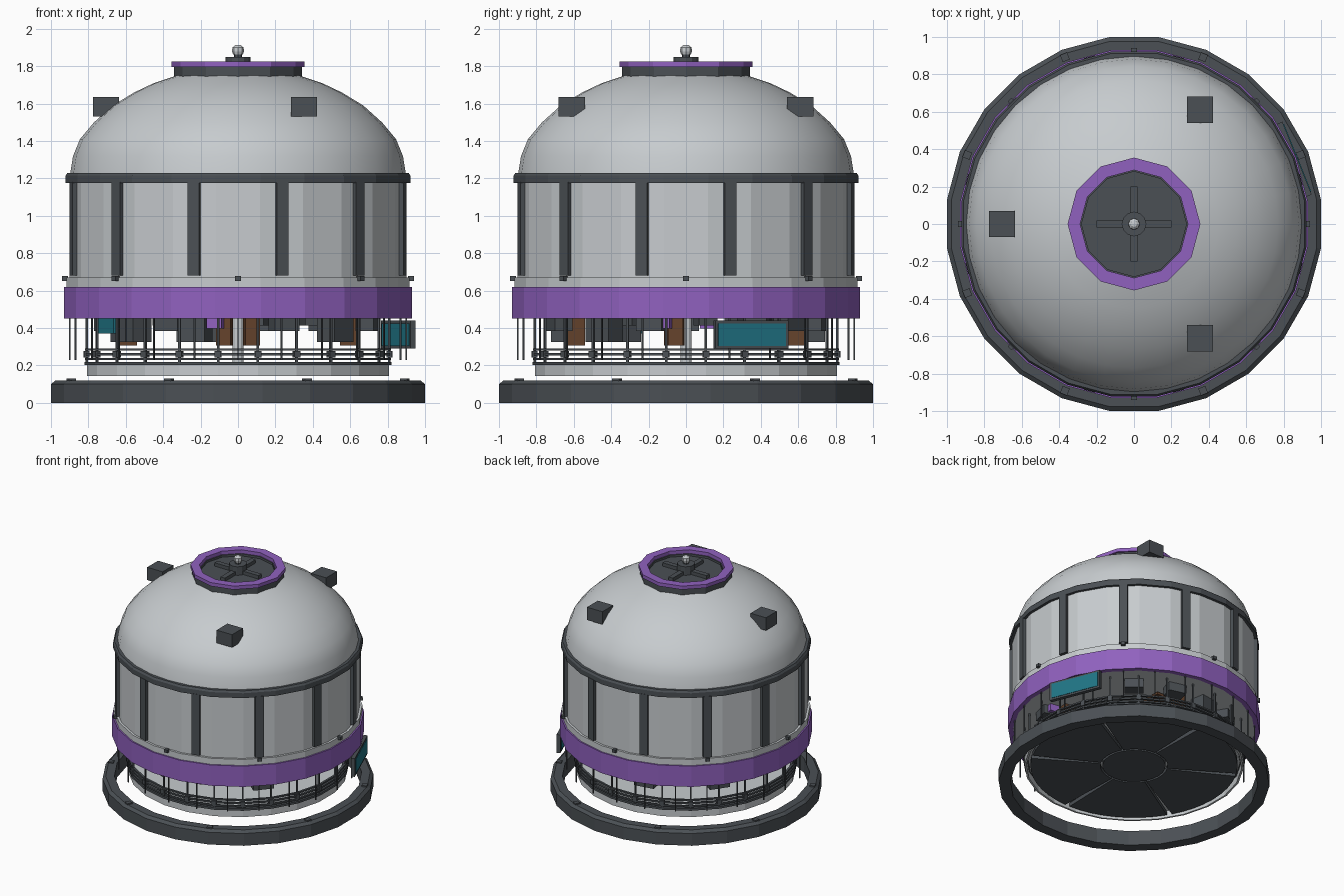
import bpy, bmesh
from math import pi, sin, cos, radians
from mathutils import Matrix, Vector

if "Cube" in bpy.data.objects:
    bpy.data.objects.remove(bpy.data.objects["Cube"], do_unlink=True)


def material(name, r, g, b):
    m = bpy.data.materials.new(name)
    m.diffuse_color = (r, g, b, 1)
    m.use_nodes = True
    node = next(n for n in m.node_tree.nodes if n.type == 'BSDF_PRINCIPLED')
    node.inputs["Base Color"].default_value = (r, g, b, 1)
    return m


LIGHT = material("light grey shell", 0.57, 0.60, 0.62)
DARK = material("dark grey metal", 0.07, 0.08, 0.09)
PURPLE = material("purple accent", 0.28, 0.12, 0.52)
TEAL = material("teal screen", 0.015, 0.18, 0.24)
BROWN = material("brown wood", 0.13, 0.055, 0.025)


def finish(name, bm, mat, smooth=False):
    bmesh.ops.recalc_face_normals(bm, faces=bm.faces)
    mesh = bpy.data.meshes.new(name)
    bm.to_mesh(mesh)
    bm.free()
    mesh.materials.append(mat)
    for p in mesh.polygons:
        p.use_smooth = smooth
    ob = bpy.data.objects.new(name, mesh)
    bpy.context.collection.objects.link(ob)
    return ob


def lathe(name, profile, sides, mat, closed=True, half_turn=False, smooth=False):
    """Sweep an (r, z) profile around z; closed makes a solid ring."""
    bm = bmesh.new()
    off = pi / sides if half_turn else 0
    rings = [[bm.verts.new((r * cos(off + 2 * pi * i / sides),
                            r * sin(off + 2 * pi * i / sides), z))
              for i in range(sides)] for r, z in profile]
    pairs = list(zip(rings, rings[1:])) + ([(rings[-1], rings[0])] if closed else [])
    for a, b in pairs:
        for i in range(sides):
            j = (i + 1) % sides
            bm.faces.new((a[i], a[j], b[j], b[i]))
    return finish(name, bm, mat, smooth)


def ring(name, r_in, r_out, z0, z1, sides, mat, half_turn=False):
    return lathe(name, [(r_out, z0), (r_out, z1), (r_in, z1), (r_in, z0)],
                 sides, mat, half_turn=half_turn)


def disc(name, r, z0, z1, sides, mat, half_turn=False):
    bm = bmesh.new()
    turn = Matrix.Rotation(pi / sides if half_turn else 0, 4, 'Z')
    bmesh.ops.create_cone(bm, cap_ends=True, segments=sides, radius1=r, radius2=r,
                          depth=z1 - z0,
                          matrix=Matrix.Translation((0, 0, (z0 + z1) / 2)) @ turn)
    return finish(name, bm, mat)


def boxes(name, places, size, mat):
    """One object of equal boxes; each place is (radius, degrees, z)."""
    bm = bmesh.new()
    for r, deg, z in places:
        m = (Matrix.Rotation(radians(deg), 4, 'Z') @ Matrix.Translation((r, 0, z))
             @ Matrix.Diagonal((*size, 1)))
        bmesh.ops.create_cube(bm, size=1, matrix=m)
    return finish(name, bm, mat)


def around(count, r, z, start=0):
    return [(r, start + 360 * i / count, z) for i in range(count)]


def block(name, x, y, z, size, mat):
    bm = bmesh.new()
    bmesh.ops.create_cube(bm, size=1, matrix=Matrix.Translation((x, y, z))
                          @ Matrix.Diagonal((*size, 1)))
    return finish(name, bm, mat)


# Ground ring with bolts
lathe("base_ring", [(1.008, 0), (1.008, 0.1), (0.985, 0.12), (0.92, 0.12), (0.92, 0)],
      24, DARK, half_turn=True)
boxes("base_bolts", around(8, 0.965, 0.122, 22.5), (0.04, 0.04, 0.016), DARK)

# Floor: light deck and rim, dark sectors underneath
disc("deck", 0.79, 0.195, 0.205, 24, LIGHT, True)
ring("deck_rim", 0.80, 0.815, 0.145, 0.205, 24, LIGHT, True)
ring("deck_trim", 0.78, 0.828, 0.203, 0.22, 24, DARK, True)
disc("floor_hub", 0.235, 0.15, 0.19, 24, DARK)
bm = bmesh.new()
for k in range(6):
    arc = [radians(60 * k + 31.5 + 57 * i / 8) for i in range(9)]
    loop = [(0.25, a) for a in arc] + [(0.77, a) for a in reversed(arc)]
    low = [bm.verts.new((r * cos(a), r * sin(a), 0.15)) for r, a in loop]
    face = bm.faces.new(low)
    up = bmesh.ops.extrude_face_region(bm, geom=[face])
    bmesh.ops.translate(bm, vec=Vector((0, 0, 0.03)),
                        verts=[v for v in up["geom"] if isinstance(v, bmesh.types.BMVert)])
finish("floor_sectors", bm, DARK)

# Railing, posts and hanging rods
for i, z in enumerate((0.235, 0.26, 0.285)):
    ring(f"rail_{i + 1}", 0.808, 0.825, z - 0.006, z + 0.006, 24, DARK, True)
boxes("rail_joints", around(24, 0.817, 0.26, 7.5), (0.03, 0.035, 0.035), DARK)
boxes("posts", around(24, 0.815, 0.335, 7.5), (0.012, 0.012, 0.24), DARK)
boxes("hanging_rods", around(24, 0.9, 0.345), (0.008, 0.008, 0.23), DARK)

# Interior fittings
disc("ceiling", 0.9, 0.455, 0.47, 24, LIGHT, True)
disc("centre_column", 0.03, 0.2, 0.46, 12, LIGHT)
boxes("tall_cabinets", [(0.68, a, 0.39) for a in (-150, -40, 100, 145, 215, 250)],
      (0.12, 0.16, 0.13), DARK)
boxes("short_cabinets", [(0.72, a, 0.42) for a in (-120, -70, -15, 50, 75, 120, 180)],
      (0.1, 0.14, 0.07), DARK)
boxes("ceiling_trays", around(6, 0.4, 0.435, 15), (0.12, 0.1, 0.04), DARK)
boxes("wood_cabinets", [(0.6, a, 0.38) for a in (-97, -83, -5, 83, 187)],
      (0.1, 0.08, 0.145), BROWN)
block("table", 0.12, 0.5, 0.425, (0.28, 0.16, 0.02), BROWN)
boxes("purple_seats", [(0.7, a, 0.425) for a in (-100, -10, 170)],
      (0.08, 0.08, 0.055), PURPLE)
boxes("inner_screen", [(0.77, 205, 0.41)], (0.02, 0.2, 0.08), TEAL)
boxes("screen_frame", [(0.925, 22, 0.365)], (0.03, 0.42, 0.15), DARK)
boxes("screen", [(0.941, 22, 0.365), (0.909, 22, 0.365)], (0.006, 0.39, 0.12), TEAL)

# Purple band and drum wall
ring("purple_band", 0.90, 0.937, 0.45, 0.62, 24, PURPLE, True)
ring("wall_skirt", 0.88, 0.926, 0.615, 0.67, 24, LIGHT, True)
ring("drum_wall", 0.88, 0.908, 0.66, 1.19, 24, LIGHT, True)
boxes("wall_ribs", around(12, 0.9, 0.93, 15), (0.05, 0.065, 0.5), DARK)
boxes("wall_bolts", around(8, 0.925, 0.665), (0.03, 0.03, 0.025), DARK)
lathe("upper_trim", [(0.93, 1.175), (0.93, 1.215), (0.92, 1.23), (0.87, 1.23), (0.87, 1.175)],
      24, DARK, half_turn=True)

# Dome
lathe("dome", [(0.9, 1.21), (0.882, 1.32), (0.845, 1.41), (0.77, 1.5), (0.67, 1.59),
               (0.555, 1.66), (0.45, 1.71), (0.33, 1.75)], 32, LIGHT,
      closed=False, smooth=True)
for i, a in enumerate((60, 180, 300)):
    block(f"dome_box_{i + 1}", 0.705 * cos(radians(a)), 0.705 * sin(radians(a)), 1.583,
          (0.14, 0.14, 0.105), DARK)

# Top hatch with cross bars and beacon
ring("hatch_collar", 0.28, 0.342, 1.74, 1.797, 12, DARK)
disc("hatch_plate", 0.3, 1.75, 1.78, 12, DARK)
ring("hatch_ring", 0.288, 0.355, 1.797, 1.826, 12, PURPLE)
for i, size in enumerate(((0.4, 0.04, 0.03), (0.04, 0.4, 0.03))):
    block(f"hatch_bar_{i + 1}", 0, 0, 1.793, size, DARK)
disc("beacon_base", 0.066, 1.78, 1.85, 12, DARK)
disc("beacon_stem", 0.022, 1.85, 1.87, 8, DARK)
lathe("beacon_lamp", [(0.001, 1.86), (0.026, 1.862), (0.032, 1.88), (0.03, 1.9),
                      (0.016, 1.912), (0.001, 1.914)], 8, LIGHT, closed=False)
